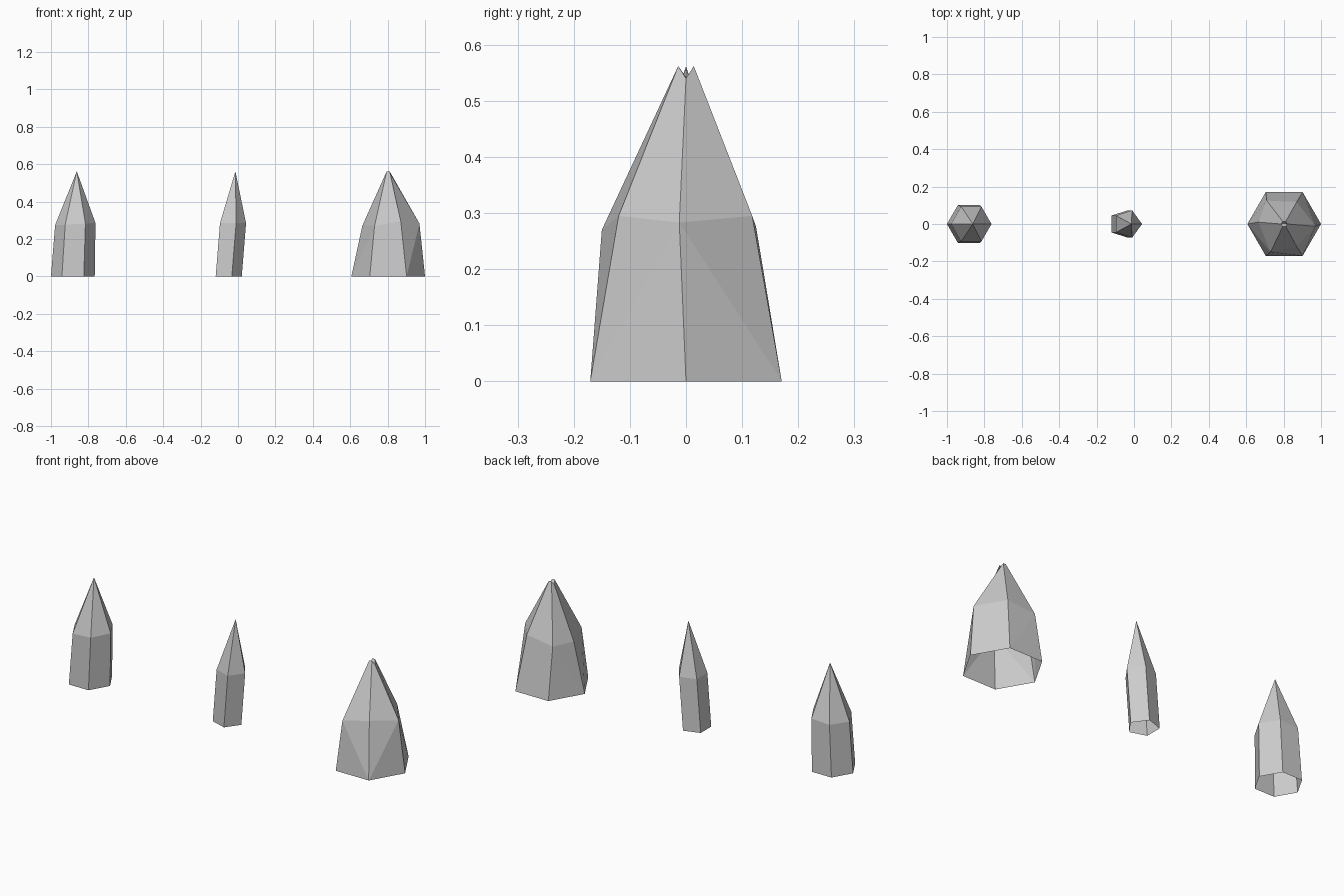
import bpy, bmesh
from math import cos, sin, tau

cube = bpy.data.objects.get("Cube")
if cube:
    bpy.data.objects.remove(cube, do_unlink=True)

stone = bpy.data.materials.new("pale grey stone")
stone.use_nodes = True
colour = (0.6, 0.6, 0.6, 1)
stone.diffuse_color = colour
stone.node_tree.nodes["Principled BSDF"].inputs["Base Color"].default_value = colour


def ring(sides, x, radius, z, tilt=0):
    """Regular polygon, first corner towards +x, optionally tilted along x."""
    corners = []
    for i in range(sides):
        a = tau * i / sides
        corners.append((x + radius * cos(a), radius * sin(a), z + tilt * cos(a)))
    return corners


def crystal(name, base, shoulder, tip, crown=None):
    """Open-bottomed shaft with a tapering point, or a notched crown at the tip."""
    bm = bmesh.new()
    low = [bm.verts.new(p) for p in base]
    mid = [bm.verts.new(p) for p in shoulder]
    peak = bm.verts.new(tip)
    top = [bm.verts.new(p) for p in crown] if crown else None
    n = len(low)
    for i in range(n):
        j = (i + 1) % n
        if crown:
            # Shaft facets fan out alternately from shoulder and base corners
            if i % 2 == 0:
                bm.faces.new((low[i], low[j], mid[i]))
                bm.faces.new((low[j], mid[j], mid[i]))
            else:
                bm.faces.new((low[i], low[j], mid[j]))
                bm.faces.new((low[i], mid[j], mid[i]))
            bm.faces.new((mid[i], mid[j], top[j], top[i]))
            bm.faces.new((top[i], top[j], peak))
        else:
            bm.faces.new((low[i], low[j], mid[j], mid[i]))
            bm.faces.new((mid[i], mid[j], peak))
    mesh = bpy.data.meshes.new(name)
    bm.to_mesh(mesh)
    bm.free()
    mesh.materials.append(stone)
    obj = bpy.data.objects.new(name, mesh)
    bpy.context.collection.objects.link(obj)
    return obj


# Medium six-sided crystal
crystal("medium_crystal", ring(6, -0.883, 0.117, 0),
        ring(6, -0.87, 0.108, 0.28, 0.006), (-0.862, 0, 0.562))

# Slim five-sided crystal
crystal("slim_crystal", ring(5, -0.057, 0.077, 0),
        ring(5, -0.034, 0.077, 0.285), (-0.014, 0, 0.562))

# Wide crystal with an uneven shoulder and a chipped tip
shoulder = [(0.97, -0.012, 0.283), (0.87, 0.118, 0.295), (0.71, 0.125, 0.275),
            (0.665, 0.01, 0.272), (0.73, -0.15, 0.27), (0.87, -0.12, 0.295)]
chips = [(x, y, 0.54 if i % 3 == 0 else 0.562)
         for i, (x, y, z) in enumerate(ring(6, 0.803, 0.016, 0.56))]
crystal("wide_crystal", ring(6, 0.803, 0.197, 0), shoulder,
        (0.803, 0.003, 0.538), chips)
